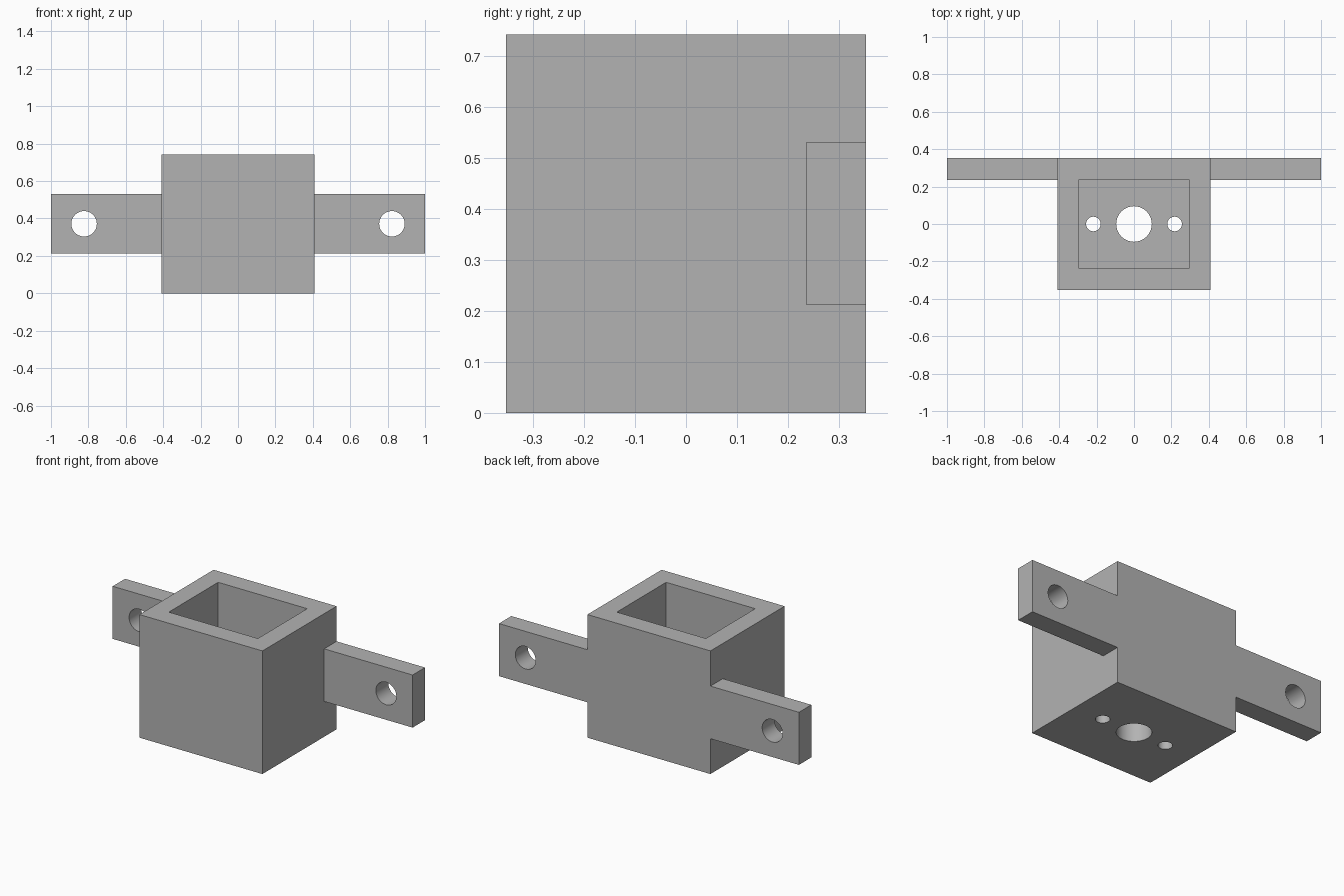
import bpy
from math import pi

cube = bpy.data.objects.get("Cube")
if cube:
    bpy.data.objects.remove(cube, do_unlink=True)

# Main dimensions
HALF_W, HALF_D, HEIGHT = 0.41, 0.353, 0.742
WALL = 0.118
EAR_Z0, EAR_Z1 = 0.213, 0.53
MID_Z = (EAR_Z0 + EAR_Z1) / 2

grey = bpy.data.materials.new("plain grey")
grey.use_nodes = True
colour = (0.45, 0.45, 0.45, 1)
grey.diffuse_color = colour
grey.node_tree.nodes["Principled BSDF"].inputs["Base Color"].default_value = colour


def box(name, low, high):
    centre = [(a + b) / 2 for a, b in zip(low, high)]
    bpy.ops.mesh.primitive_cube_add(size=1, location=centre)
    ob = bpy.context.object
    ob.name = name
    ob.scale = [b - a for a, b in zip(low, high)]
    bpy.ops.object.transform_apply(location=True, rotation=True, scale=True)
    ob.data.materials.append(grey)
    return ob


def drill(name, radius, location, rotation=(0, 0, 0)):
    bpy.ops.mesh.primitive_cylinder_add(vertices=48, radius=radius, depth=0.4,
                                        location=location, rotation=rotation)
    ob = bpy.context.object
    ob.name = name
    ob.data.materials.append(grey)
    return ob


def combine(target, tool, operation):
    tool.hide_render = True
    bpy.context.view_layer.objects.active = target
    mod = target.modifiers.new(tool.name, "BOOLEAN")
    mod.operation = operation
    mod.solver = "EXACT"
    mod.object = tool
    bpy.ops.object.modifier_apply(modifier=mod.name)
    bpy.data.objects.remove(tool, do_unlink=True)


# Box housing with flush mounting ears at the back
housing = box("housing_with_ears", (-HALF_W, -HALF_D, 0), (HALF_W, HALF_D, HEIGHT))
for side in (-1, 1):
    inner, outer = sorted((side * 0.36, side))
    ear = box("ear", (inner, HALF_D - WALL, EAR_Z0), (outer, HALF_D, EAR_Z1))
    combine(housing, ear, "UNION")

# Open pocket from the top, leaving a floor
pocket = box("pocket", (-0.297, WALL - HALF_D, WALL), (0.297, HALF_D - WALL, 1))
combine(housing, pocket, "DIFFERENCE")

# Floor holes: one large centre hole and two small screw holes
combine(housing, drill("centre_hole", 0.095, (0, 0, 0)), "DIFFERENCE")
for side in (-1, 1):
    combine(housing, drill("screw_hole", 0.039, (side * 0.217, 0, 0)), "DIFFERENCE")
    # Mounting hole through each ear
    hole = drill("ear_hole", 0.068, (side * 0.823, HALF_D, MID_Z), (pi / 2, 0, 0))
    combine(housing, hole, "DIFFERENCE")

# Smooth bores, sharp edges
bpy.ops.object.select_all(action="DESELECT")
housing.select_set(True)
bpy.context.view_layer.objects.active = housing
bpy.ops.object.shade_smooth_by_angle(angle=pi / 6)
